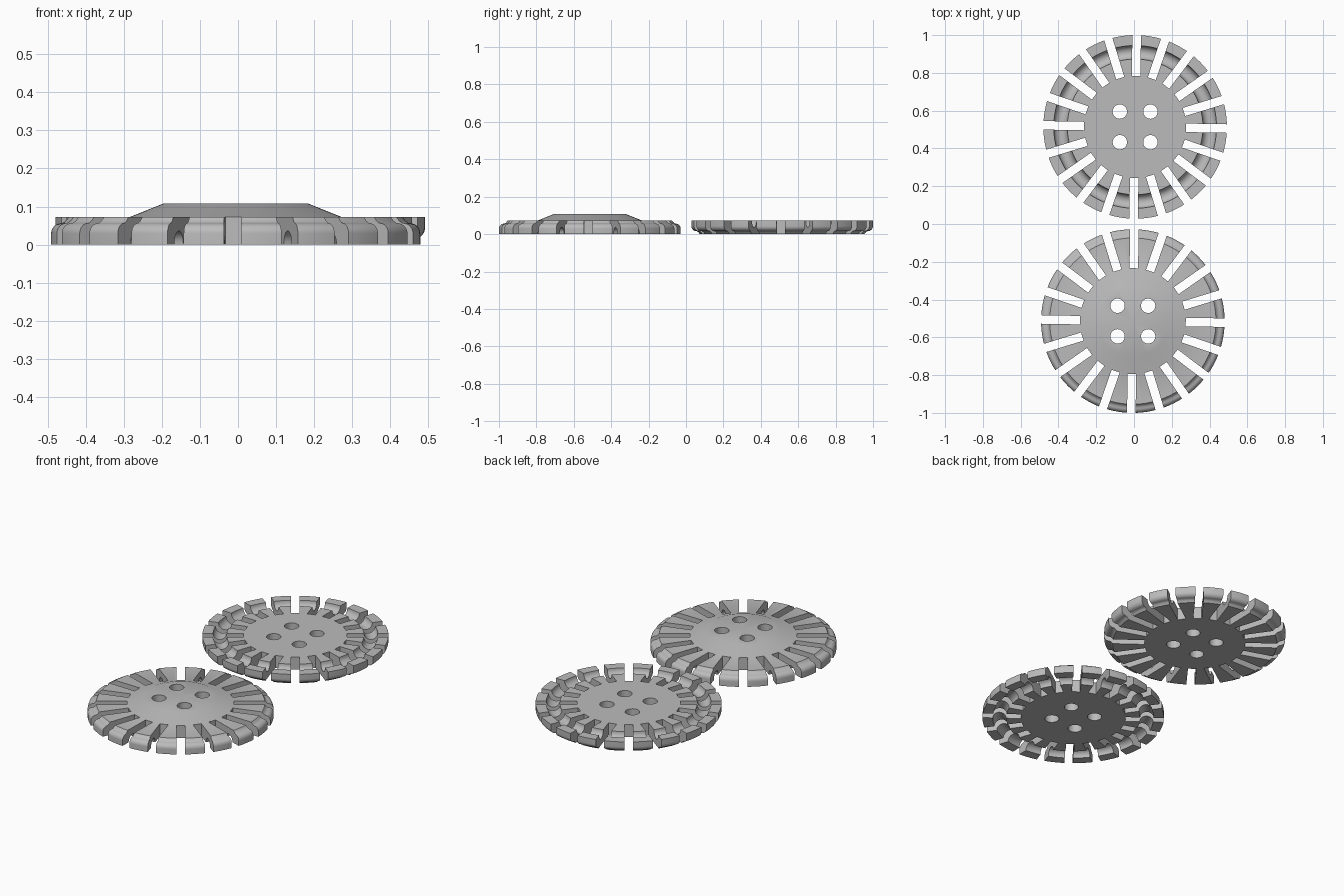
import bpy, bmesh
from math import cos, sin, pi, radians
from mathutils import Matrix, Vector

if "Cube" in bpy.data.objects:
    bpy.data.objects.remove(bpy.data.objects["Cube"])

THICK = 0.072      # plate height
RADIUS = 0.486
SLOTS = 20

grey = bpy.data.materials.new("plain grey")
grey.use_nodes = True
grey.diffuse_color = (0.5, 0.5, 0.5, 1)
grey.node_tree.nodes["Principled BSDF"].inputs["Base Color"].default_value = (0.5, 0.5, 0.5, 1)


def arc(cx, cz, r, a0, a1, n):
    angles = [radians(a0 + (a1 - a0) * i / n) for i in range(n + 1)]
    return [(cx + r * cos(a), cz + r * sin(a)) for a in angles]


def new_object(name, bm):
    mesh = bpy.data.meshes.new(name)
    bm.to_mesh(mesh)
    bm.free()
    obj = bpy.data.objects.new(name, mesh)
    bpy.context.collection.objects.link(obj)
    return obj


def lathe(name, profile):
    bm = bmesh.new()
    verts = [bm.verts.new((r, 0, z)) for r, z in profile]
    edges = [bm.edges.new(pair) for pair in zip(verts, verts[1:])]
    bmesh.ops.spin(bm, geom=verts + edges, cent=(0, 0, 0), axis=(0, 0, 1),
                   angle=2 * pi, steps=120, use_duplicate=False)
    bmesh.ops.remove_doubles(bm, verts=bm.verts, dist=1e-5)
    bmesh.ops.recalc_face_normals(bm, faces=bm.faces)
    return new_object(name, bm)


def cutter(slot_start):
    bm = bmesh.new()
    # radial slots, open at the rim
    for i in range(SLOTS):
        m = (Matrix.Rotation(radians(-1) + 2 * pi * i / SLOTS, 4, "Z")
             @ Matrix.Translation((slot_start + 0.15, 0, 0.05))
             @ Matrix.Diagonal((0.3, 0.045, 0.3, 1)))
        bmesh.ops.create_cube(bm, size=1, matrix=m)
    # four through holes
    for sx in (-1, 1):
        for sy in (-1, 1):
            bmesh.ops.create_cone(bm, cap_ends=True, segments=32, radius1=0.038,
                                  radius2=0.038, depth=0.4,
                                  matrix=Matrix.Translation((sx * 0.081, sy * 0.081, 0.05)))
    obj = new_object("slot_and_hole_cutter", bm)
    obj.hide_render = True
    return obj


def build_disc(name, profile, slot_start, location):
    disc = lathe(name, profile)
    tool = cutter(slot_start)
    mod = disc.modifiers.new("cuts", "BOOLEAN")
    mod.operation = "DIFFERENCE"
    mod.solver = "EXACT"
    mod.object = tool
    bpy.ops.object.select_all(action="DESELECT")
    bpy.context.view_layer.objects.active = disc
    disc.select_set(True)
    bpy.ops.object.modifier_apply(modifier=mod.name)
    bpy.data.objects.remove(tool)
    disc.data.materials.clear()
    disc.data.materials.append(grey)
    bpy.ops.object.shade_smooth_by_angle(angle=radians(30))
    disc.location = Vector(location)


# hollow side: flat hub, half-round channel, flat rim
channel_side = [(0, 0)] + arc(0.395, 0, 0.036, 180, 0, 14)
# outer wall rounding over to a small step
rim = ([(RADIUS, 0)] + arc(RADIUS - 0.027, 0.029, 0.027, 0, 80, 8)
       + [(0.455, 0.057), (0.448, 0.062), (0.44, THICK)])
dome = [(0.28, THICK), (0.19, 0.108), (0, 0.108)]

build_disc("domed_disc", channel_side + rim + dome, 0.28, (-0.006, -0.514, 0))

# second disc lies face down, channel upward, without the dome
flat = [(r, THICK - z) for r, z in channel_side + rim + [(0, THICK)]]
build_disc("flat_disc", flat, 0.27, (0.006, 0.514, 0))
